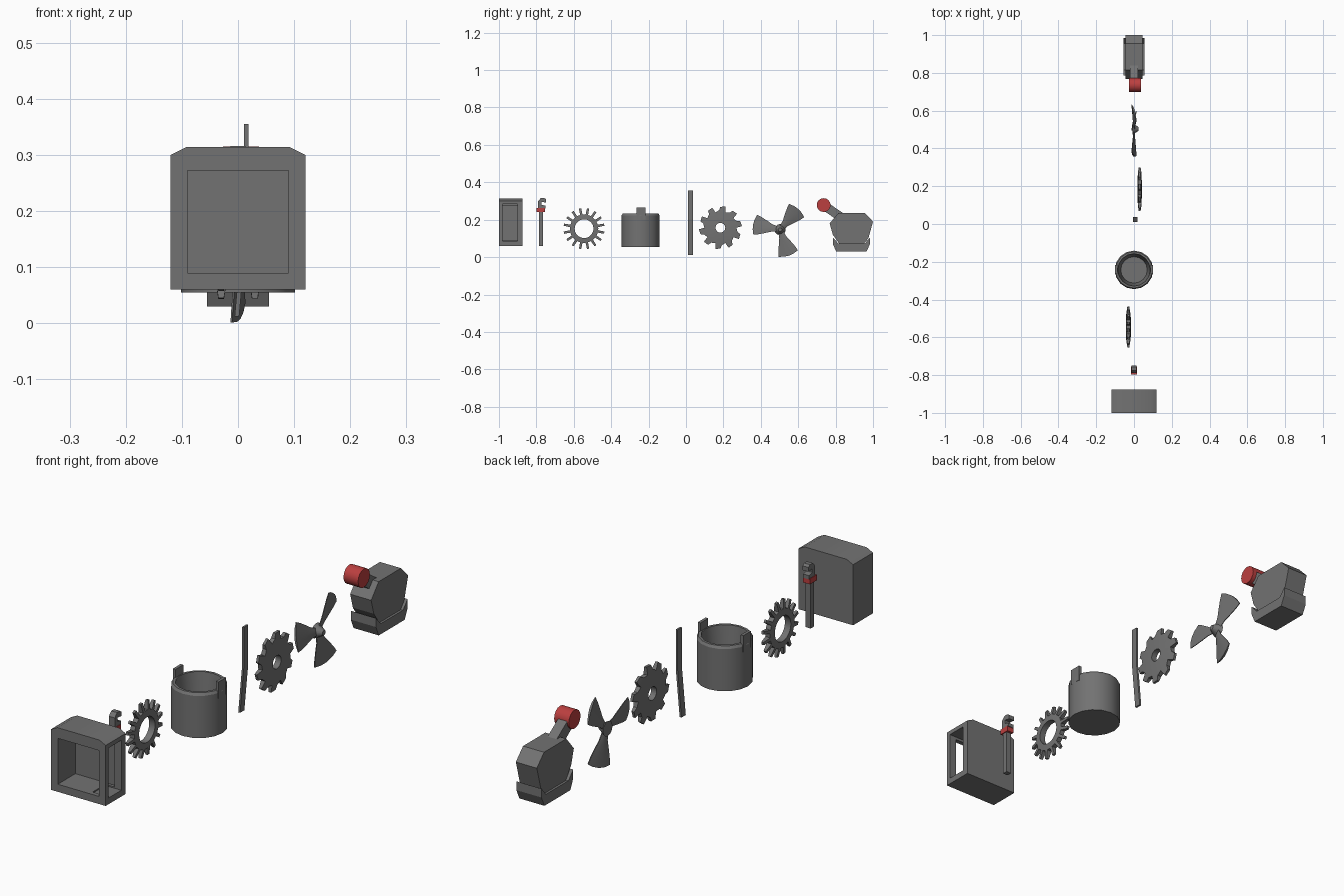
import bpy, bmesh, math
from math import sin, cos, pi, radians
from mathutils import Matrix, Vector

if "Cube" in bpy.data.objects:
    bpy.data.objects.remove(bpy.data.objects["Cube"])


def material(name, rgb):
    m = bpy.data.materials.new(name)
    m.diffuse_color = (*rgb, 1)
    m.use_nodes = True
    m.node_tree.nodes["Principled BSDF"].inputs["Base Color"].default_value = m.diffuse_color
    return m


GREY = material("steel grey", (0.17, 0.17, 0.17))
RED = material("red", (0.5, 0.05, 0.05))


def finish(name, bm, mat=GREY, angle=30):
    bmesh.ops.recalc_face_normals(bm, faces=bm.faces)
    me = bpy.data.meshes.new(name)
    bm.to_mesh(me)
    bm.free()
    ob = bpy.data.objects.new(name, me)
    bpy.context.collection.objects.link(ob)
    me.materials.append(mat)
    bpy.ops.object.select_all(action='DESELECT')
    bpy.context.view_layer.objects.active = ob
    ob.select_set(True)
    if angle:
        bpy.ops.object.shade_smooth_by_angle(angle=radians(angle))
    return ob


def prism(name, a, b, mat=GREY, angle=0):
    """Join two matching outlines (lists of 3D points) into a solid."""
    bm = bmesh.new()
    va = [bm.verts.new(p) for p in a]
    vb = [bm.verts.new(p) for p in b]
    bm.faces.new(va)
    bm.faces.new(vb[::-1])
    n = len(va)
    for i in range(n):
        bm.faces.new((va[i], va[(i + 1) % n], vb[(i + 1) % n], vb[i]))
    return finish(name, bm, mat, angle)


def prism_x(name, pts, x0, x1, mat=GREY, angle=0):
    return prism(name, [(x0, y, z) for y, z in pts], [(x1, y, z) for y, z in pts], mat, angle)


def box(name, x0, x1, y0, y1, z0, z1, mat=GREY):
    return prism_x(name, [(y0, z0), (y1, z0), (y1, z1), (y0, z1)], x0, x1, mat)


def cut(ob, cutter):
    cutter.hide_render = True
    mod = ob.modifiers.new("cut", 'BOOLEAN')
    mod.object = cutter
    mod.solver = 'EXACT'
    bpy.context.view_layer.objects.active = ob
    bpy.ops.object.modifier_apply(modifier=mod.name)
    bpy.data.objects.remove(cutter)


def toothed_disc(name, centre, hole, teeth, tooth, thick_in, thick_out):
    """Ring with teeth in the yz plane; tooth = (phase, radius) samples."""
    bm = bmesh.new()
    cx, cy, cz = centre
    root = min(r for p, r in tooth)
    tip = max(r for p, r in tooth)
    cols = []
    for k in range(teeth):
        for p, r in tooth:
            a = 2 * pi * (k + p) / teeth
            t = thick_in * 0.8 + (thick_out - thick_in * 0.8) * (r - root) / (tip - root)
            ring = [(hole, thick_in), (root, thick_in * 0.8), (r, t)]
            cols.append([[bm.verts.new((cx + s * h / 2, cy + q * cos(a), cz + q * sin(a)))
                          for q, h in ring] for s in (-1, 1)])
    for i, (f, b) in enumerate(cols):
        f2, b2 = cols[(i + 1) % len(cols)]
        for j in range(2):
            bm.faces.new((f[j], f[j + 1], f2[j + 1], f2[j]))
            bm.faces.new((b[j], b2[j], b2[j + 1], b[j + 1]))
        bm.faces.new((f[0], f2[0], b2[0], b[0]))
        bm.faces.new((f[2], b[2], b2[2], f2[2]))
    bmesh.ops.remove_doubles(bm, verts=bm.verts, dist=1e-5)
    return finish(name, bm, angle=30)


# Open housing with front opening and window in the right side
outline = [(-.12, .06), (.12, .06), (.12, .30), (.092, .314), (-.092, .314), (-.12, .30)]
housing = prism("housing", [(x, -1, z) for x, z in outline],
                [(x, -.875, z) for x, z in outline], angle=35)
cut(housing, box("front_cutter", -.09, .09, -1.1, -.89, .09, .272))
cut(housing, box("side_cutter", .05, .2, -.982, -.902, .085, .283))

# Adjustable wrench
box("wrench_handle", -.011, .011, -.786, -.765, .06, .255)
box("wrench_collar", -.015, .015, -.798, -.755, .24, .262, RED)
prism_x("wrench_jaw", [(-.79, .26), (-.752, .26), (-.752, .275), (-.772, .28), (-.772, .295),
                       (-.748, .292), (-.748, .309), (-.758, .316), (-.776, .316), (-.79, .3)],
        -.013, .013)

# Cog ring with long narrow teeth
toothed_disc("cog_ring", (-.03, -.545, .152), .05, 16,
             [(0, .076), (.28, .076), (.36, .11), (.64, .11), (.72, .076)], .026, .01)

# Open drum with two tabs on the rim
bm = bmesh.new()
N = 16
profile = [(.102, .055), (.102, .222), (.096, .232), (.086, .232), (.07, .08)]
rings = [[bm.verts.new((r * cos(2 * pi * i / N), -.243 + r * sin(2 * pi * i / N), z))
          for i in range(N)] for r, z in profile]
for a, b in zip(rings, rings[1:]):
    for i in range(N):
        j = (i + 1) % N
        bm.faces.new((a[i], a[j], b[j], b[i]))
bm.faces.new(rings[0])
bm.faces.new(rings[-1])
finish("drum", bm, angle=30)
for side in (-1, 1):
    box("drum_tab", side * .088, side * .1, -.265, -.217, .2, .265)

# Thin bent bar
bar = [(.011, .355), (.019, .355), (.019, .2), (.002, .012), (-.006, .012), (.011, .2)]
prism("bent_bar", [(x, .01, z) for x, z in bar], [(x, .037, z) for x, z in bar])

# Saw blade
toothed_disc("saw_blade", (.03, .184, .157), .026, 10,
             [(0, .086), (.12, .116), (.5, .112), (.62, .094)], .024, .01)

# Propeller: three twisted blades around a pointed hub
CY, CZ = .503, .147
for k in range(3):
    ang = radians(49 + 120 * k)
    bm = bmesh.new()
    rows = []
    for r, half in ((.015, .014), (.045, .02), (.075, .033), (.11, .047), (.135, .054)):
        row = []
        for s in (-1, -.5, 0, .5, 1):
            w = s * half
            rr = r + (.012 * (1 - s * s) if r > .13 else 0)
            y = CY + rr * cos(ang) - w * sin(ang)
            z = CZ + rr * sin(ang) + w * cos(ang)
            t = .0015 + .003 * (1 - s * s)
            row.append([bm.verts.new((.22 * w + d * t, y, z)) for d in (-1, 1)])
        rows.append(row)
    for a, b in zip(rows, rows[1:]):
        for i in range(4):
            for d in (0, 1):
                bm.faces.new((a[i][d], a[i + 1][d], b[i + 1][d], b[i][d]))
        for i in (0, 4):
            bm.faces.new((a[i][0], a[i][1], b[i][1], b[i][0]))
    for row in (rows[0], rows[-1]):
        for i in range(4):
            bm.faces.new((row[i][0], row[i + 1][0], row[i + 1][1], row[i][1]))
    finish("propeller_blade", bm, angle=40)
bm = bmesh.new()
bmesh.ops.create_cone(bm, cap_ends=True, segments=12, radius1=.03, radius2=.01, depth=.034,
                      matrix=Matrix.Translation((.008, CY, CZ)) @ Matrix.Rotation(pi / 2, 4, 'Y'))
finish("propeller_hub", bm, angle=40)

# Lever unit: faceted body sitting in a wider cradle
prism_x("lever_body", [(.815, .236), (.955, .236), (1, .19), (.975, .1), (.95, .07),
                       (.82, .07), (.785, .12), (.768, .18)], -.046, .046)
prism_x("lever_cradle", [(.785, .07), (.803, .03), (.965, .03), (.984, .07), (.984, .105),
                         (.955, .072), (.815, .072), (.785, .105)], -.055, .055)

# Slanted arm with red roller grip
p, q = Vector((.735, .278)), Vector((.87, .185))
n = Vector((-(q - p).y, (q - p).x)).normalized() * .024
prism_x("lever_arm", [p + n, q + n, q - n, p - n], -.02, .02)
bm = bmesh.new()
bmesh.ops.create_cone(bm, cap_ends=True, segments=16, radius1=.037, radius2=.037, depth=.064,
                      matrix=Matrix.Translation((.005, .736, .278)) @ Matrix.Rotation(pi / 2, 4, 'Y'))
finish("roller_grip", bm, RED, 30)
